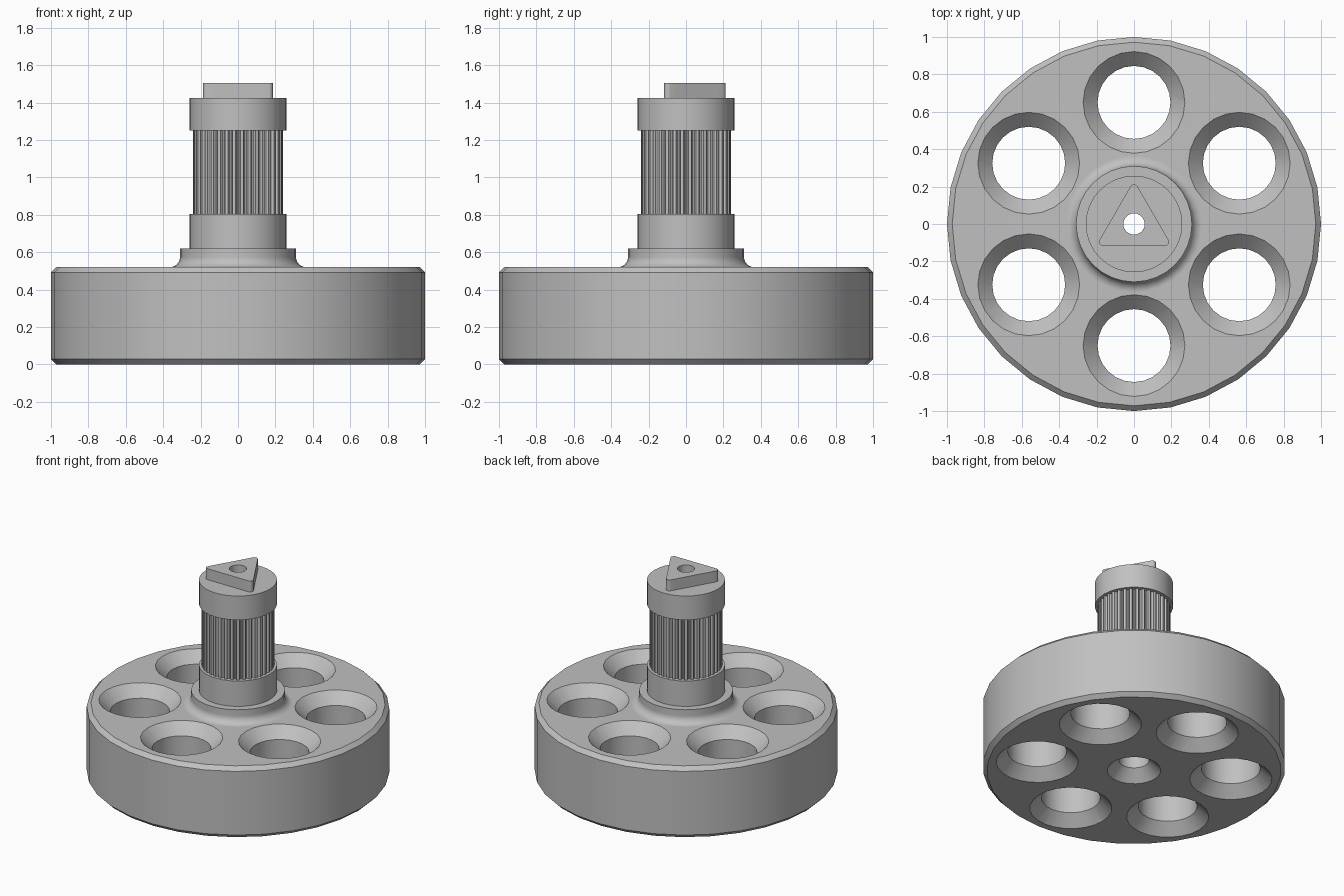
import bpy, bmesh
from math import sin, cos, pi, radians, hypot
from mathutils import Vector

cube = bpy.data.objects.get("Cube")
if cube:
    bpy.data.objects.remove(cube, do_unlink=True)

grey = bpy.data.materials.new("plain grey")
grey.use_nodes = True
grey.diffuse_color = (0.53, 0.53, 0.53, 1)
grey.node_tree.nodes["Principled BSDF"].inputs["Base Color"].default_value = grey.diffuse_color


def make_object(name, bm):
    bmesh.ops.recalc_face_normals(bm, faces=bm.faces)
    mesh = bpy.data.meshes.new(name)
    bm.to_mesh(mesh)
    bm.free()
    mesh.materials.append(grey)
    obj = bpy.data.objects.new(name, mesh)
    bpy.context.collection.objects.link(obj)
    return obj


def activate(obj):
    bpy.ops.object.select_all(action='DESELECT')
    obj.select_set(True)
    bpy.context.view_layer.objects.active = obj


def smooth(obj):
    activate(obj)
    bpy.ops.object.shade_smooth_by_angle(angle=radians(30))


def skin_loops(name, loops):
    """Join neighbouring rings of points, closing both directions."""
    bm = bmesh.new()
    rings = [[bm.verts.new(p) for p in loop] for loop in loops]
    for i, a in enumerate(rings):
        b = rings[(i + 1) % len(rings)]
        for j in range(len(a)):
            k = (j + 1) % len(a)
            bm.faces.new((a[j], a[k], b[k], b[j]))
    return make_object(name, bm)


def lathe(name, profile, segments):
    """Turn a closed (radius, height) outline around z."""
    turns = [2 * pi * j / segments for j in range(segments)]
    return skin_loops(name, [[(r * cos(t), r * sin(t), z) for t in turns] for r, z in profile])


def ring_prism(name, outline, bore, z0, z1):
    """Upright prism of an outline with a round bore."""
    inner = [(x * bore / hypot(x, y), y * bore / hypot(x, y)) for x, y in outline]
    layers = [(inner, z0), (outline, z0), (outline, z1), (inner, z1)]
    return skin_loops(name, [[(x, y, z) for x, y in pts] for pts, z in layers])


# Sizes
DISC_TOP, BEVEL, SINK = 0.52, 0.028, 0.077
BORE, TIP_BORE = 0.10, 0.057

# Wheel: disc, filleted collar and lower stem in one turned piece
F = 0.055
fillet = [(0.31 + F - F * sin(a), DISC_TOP + F - F * cos(a))
          for a in (i * pi / 12 for i in range(7))]
wheel = lathe("wheel_hub", [
    (BORE + SINK, 0), (1 - BEVEL, 0), (1, BEVEL), (1, DISC_TOP - BEVEL),
    (1 - BEVEL, DISC_TOP), *fillet, (0.31, 0.62), (0.258, 0.62),
    (0.258, 0.805), (BORE, 0.805), (BORE, SINK)], 32)

# Six through holes, countersunk on both faces
HOLE, E = 0.195, 0.02
bm = bmesh.new()
for i in range(6):
    a = pi / 2 + i * pi / 3
    centre = Vector((0.65 * cos(a), 0.65 * sin(a), 0))
    levels = [(HOLE + SINK + E, -E), (HOLE, SINK),
              (HOLE, DISC_TOP - SINK), (HOLE + SINK + E, DISC_TOP + E)]
    rings = [[bm.verts.new(centre + Vector((r * cos(t), r * sin(t), z)))
              for t in (2 * pi * j / 24 for j in range(24))] for r, z in levels]
    for lo, hi in zip(rings, rings[1:]):
        for j in range(24):
            k = (j + 1) % 24
            bm.faces.new((lo[j], lo[k], hi[k], hi[j]))
    bm.faces.new(rings[0])
    bm.faces.new(rings[-1])
cutter = make_object("hole_cutter", bm)
cutter.hide_render = True
cut = wheel.modifiers.new("holes", 'BOOLEAN')
cut.operation, cut.solver, cut.object = 'DIFFERENCE', 'EXACT', cutter
activate(wheel)
bpy.ops.object.modifier_apply(modifier=cut.name)
bpy.data.objects.remove(cutter, do_unlink=True)
smooth(wheel)
wheel.modifiers.new("even_shading", 'WEIGHTED_NORMAL').keep_sharp = True

# Toothed belt section with rounded grooves
TEETH, R, DEPTH = 36, 0.24, 0.018
pitch = 2 * pi / TEETH
teeth = []
for i in range(TEETH):
    for s in range(7):
        u = pi * s / 6
        a = i * pitch - 0.29 * pitch * cos(u)
        r = R - DEPTH * sin(u)
        teeth.append((r * cos(a), r * sin(a)))
smooth(ring_prism("toothed_section", teeth, BORE, 0.80, 1.255))

# Upper flange
smooth(lathe("upper_flange", [(TIP_BORE, 1.25), (0.258, 1.25),
                              (0.258, 1.425), (TIP_BORE, 1.425)], 32))

# Rounded triangular tip
CORNER, REACH = 0.022, 0.19
arcs = []
for i in range(3):
    a = pi / 2 + i * 2 * pi / 3
    centre = Vector((REACH * cos(a), REACH * sin(a)))
    arcs.append([centre + CORNER * Vector((cos(a + t), sin(a + t)))
                 for t in (pi / 3 * (s / 3 - 1) for s in range(7))])
triangle = []
for i, arc in enumerate(arcs):
    start = arcs[(i + 1) % 3][0]
    triangle += arc + [arc[-1].lerp(start, s / 9) for s in range(1, 9)]
smooth(ring_prism("triangular_tip", [tuple(p) for p in triangle], TIP_BORE, 1.42, 1.505))
